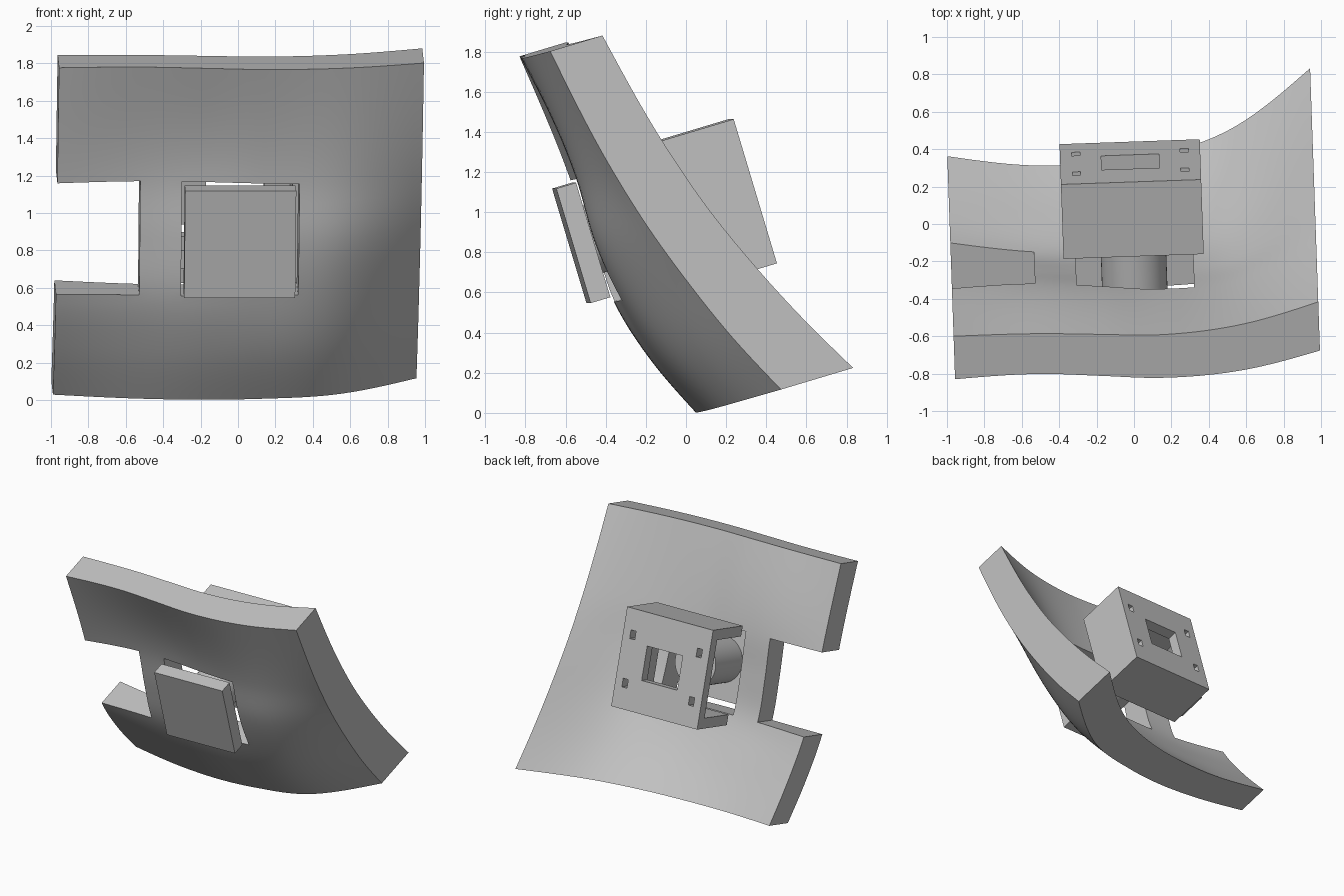
import bpy, bmesh, math
from mathutils import Matrix

cube = bpy.data.objects.get("Cube")
if cube:
    bpy.data.objects.remove(cube, do_unlink=True)

grey = bpy.data.materials.new("plain grey")
grey.use_nodes = True
colour = (0.53, 0.53, 0.53, 1)
grey.diffuse_color = colour
grey.node_tree.nodes["Principled BSDF"].inputs["Base Color"].default_value = colour

# Parts are laid out upright (x across, y depth, z up), then leaned and turned together
LEAN = Matrix.Rotation(math.radians(2), 4, 'Z') @ Matrix.Rotation(math.radians(16.7), 4, 'X')
CX, CZ = -0.008, 0.962   # centre of the button, opening and housing


def finish(name, bm, smooth=False):
    bmesh.ops.recalc_face_normals(bm, faces=bm.faces)
    mesh = bpy.data.meshes.new(name)
    bm.to_mesh(mesh)
    bm.free()
    mesh.materials.append(grey)
    mesh.transform(LEAN)
    obj = bpy.data.objects.new(name, mesh)
    bpy.context.collection.objects.link(obj)
    if smooth:
        bpy.ops.object.select_all(action='DESELECT')
        obj.select_set(True)
        bpy.context.view_layer.objects.active = obj
        bpy.ops.object.shade_smooth_by_angle(angle=math.radians(35))


def slab(name, xs, zs, front, depth, cut=lambda x, z: False, smooth=False):
    """Grid slab with open cells; front and depth are functions of x and z."""
    bm = bmesh.new()
    rows = [[bm.verts.new((x, front(x, z), z)) for x in xs] for z in zs]
    for j in range(len(zs) - 1):
        for i in range(len(xs) - 1):
            if not cut((xs[i] + xs[i + 1]) / 2, (zs[j] + zs[j + 1]) / 2):
                bm.faces.new((rows[j][i], rows[j][i + 1], rows[j + 1][i + 1], rows[j + 1][i]))
    bmesh.ops.delete(bm, geom=[v for v in bm.verts if not v.link_faces], context='VERTS')
    original = bm.faces[:]
    grown = bmesh.ops.extrude_face_region(bm, geom=original, use_keep_orig=True)
    for v in grown["geom"]:
        if isinstance(v, bmesh.types.BMVert):
            v.co.y += depth(v.co.x, v.co.z)
    finish(name, bm, smooth)


def box(name, x0, x1, y0, y1, z0, z1):
    slab(name, [x0, x1], [z0, z1], lambda x, z: y0, lambda x, z: y1 - y0)


def blend(knots, values, t):
    """Smooth piecewise cubic through the given values."""
    last = len(knots) - 1
    chord = [(values[k + 1] - values[k]) / (knots[k + 1] - knots[k]) for k in range(last)]

    def slope(k):
        if k == 0:
            return 1.5 * chord[0] - 0.5 * slope(1)
        if k == last:
            return 1.5 * chord[-1] - 0.5 * slope(last - 1)
        a, b = knots[k] - knots[k - 1], knots[k + 1] - knots[k]
        return (chord[k - 1] * b + chord[k] * a) / (a + b)

    i = max(k for k in range(last) if k == 0 or knots[k] <= t)
    h = knots[i + 1] - knots[i]
    s = (t - knots[i]) / h
    rise = s * s * (3 - 2 * s)
    return (values[i] * (1 - rise) + values[i + 1] * rise
            + h * s * (1 - s) * (slope(i) * (1 - s) - slope(i + 1) * s))


def surface(table):
    return lambda x, z: blend(KZ, [blend(KX, row, x) for row in table], z)


def lines(stops, step):
    """Grid lines that include every stop."""
    out = [stops[0]]
    for a, b in zip(stops, stops[1:]):
        n = max(1, round((b - a) / step))
        out += [a + (b - a) * (k + 1) / n for k in range(n)]
    return out


# Curved shell panel with side notch and square opening
KX = [-0.985, -0.5, -0.2, 0.1, 0.55, 0.97]
KZ = [-0.015, 0.31, 0.632, 0.95, 1.265, 1.93]
NOTCH, LEFT, RIGHT = -0.54, -0.318, 0.31
LOW, HIGH = KZ[2], KZ[4]
front_shape = surface([[0.15, 0.073, 0.055, 0.07, 0.163, 0.455],
                       [-0.02, -0.065, -0.09, -0.08, 0, 0.294],
                       [-0.14, -0.155, -0.178, -0.165, -0.108, 0.163],
                       [-0.175, -0.16, -0.185, -0.195, -0.175, 0.052],
                       [-0.185, -0.145, -0.16, -0.187, -0.185, -0.035],
                       [-0.252, -0.24, -0.262, -0.284, -0.258, -0.163]])
thickness = surface([[0.26, 0.267, 0.285, 0.3, 0.352, 0.375],
                     [0.265, 0.24, 0.245, 0.25, 0.31, 0.358],
                     [0.26, 0.205, 0.215, 0.215, 0.265, 0.335],
                     [0.25, 0.205, 0.21, 0.215, 0.255, 0.315],
                     [0.24, 0.21, 0.2, 0.2, 0.24, 0.3],
                     [0.24, 0.225, 0.232, 0.24, 0.255, 0.272]])


def panel_cut(x, z):
    return LOW < z < HIGH and (x < NOTCH or LEFT < x < RIGHT)


slab("curved_panel", lines([KX[0], NOTCH, LEFT, RIGHT, KX[-1]], 0.05),
     lines(KZ, 0.05), front_shape, thickness, panel_cut, smooth=True)

# Square button plate in front of the opening
box("button_plate", CX - 0.297, CX + 0.297, -0.308, -0.205, CZ - 0.299, CZ + 0.297)

# Round stem behind the button
bm = bmesh.new()
y0, y1 = -0.205, 0.17
place = Matrix.Translation((CX, (y0 + y1) / 2, CZ)) @ Matrix.Rotation(math.pi / 2, 4, 'X')
bmesh.ops.create_cone(bm, cap_ends=True, segments=48, radius1=0.175, radius2=0.175,
                      depth=y1 - y0, matrix=place)
finish("button_stem", bm, smooth=True)

# Rear housing: back plate with a window and four screw slots, open on one side
HALF, WALL, FRONT, BACK = 0.375, 0.08, 0.22, 0.636


def housing_cut(x, z):
    dx, dz = abs(x - CX), abs(z - CZ)
    return (dx < 0.155 and dz < 0.13) or (0.268 < dx < 0.312 and 0.15 < dz < 0.215)


def mirrored(centre, offsets):
    return sorted(centre + s * o for o in offsets for s in (-1, 1))


slab("housing_back", mirrored(CX, (0.155, 0.268, 0.312, HALF)),
     mirrored(CZ, (0.13, 0.15, 0.215, HALF)),
     lambda x, z: BACK - WALL, lambda x, z: WALL, housing_cut)
inner = BACK - WALL
box("housing_top", CX - HALF, CX + HALF, FRONT, inner, CZ + HALF - WALL, CZ + HALF)
box("housing_bottom", CX - HALF, CX + HALF, FRONT, inner, CZ - HALF, CZ - HALF + WALL)
box("housing_side", CX + HALF - WALL, CX + HALF, FRONT, inner,
    CZ - HALF + WALL, CZ + HALF - WALL)
